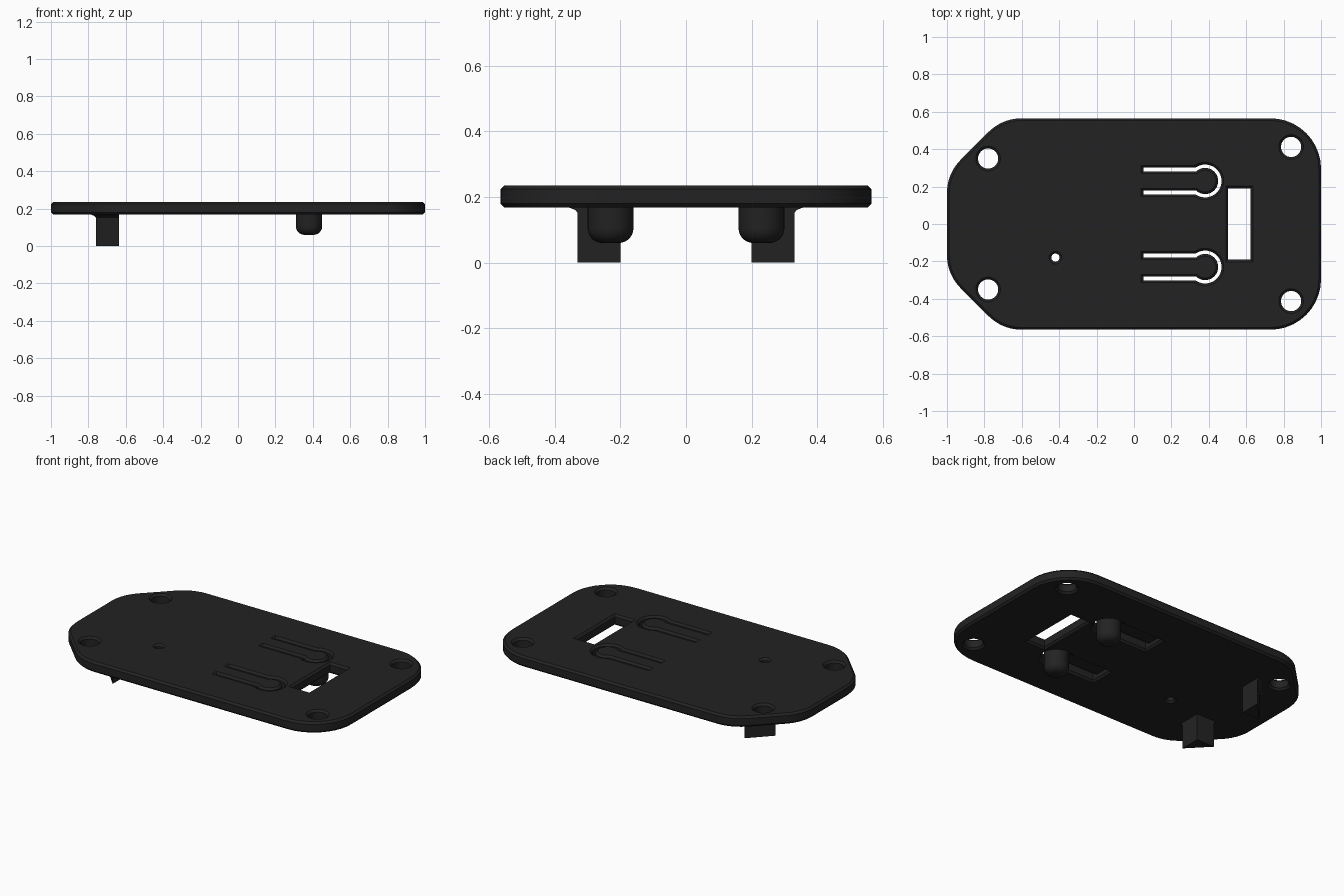
import bpy, bmesh, math
from mathutils import Vector

if "Cube" in bpy.data.objects:
    bpy.data.objects.remove(bpy.data.objects["Cube"])

Z0, Z1 = 0.168, 0.236          # underside and top of the plate
CHAMFER = 0.012

black = bpy.data.materials.new("matte_black")
black.diffuse_color = (0.0165, 0.0165, 0.0165, 1)
black.use_nodes = True
black.node_tree.nodes["Principled BSDF"].inputs["Base Color"].default_value = black.diffuse_color


def arc(cx, cy, r, a0, a1, n):
    return [(cx + r * math.cos(a0 + (a1 - a0) * i / n),
             cy + r * math.sin(a0 + (a1 - a0) * i / n)) for i in range(n + 1)]


def circle(cx, cy, r, n=32):
    return arc(cx, cy, r, 0, math.tau, n)[:-1]


def fillet(corners, n=10):
    """Round each (x, y, radius) corner of a convex polygon."""
    out = []
    for i, (x, y, r) in enumerate(corners):
        p = Vector((x, y))
        a = (Vector(corners[i - 1][:2]) - p).normalized()
        b = (Vector(corners[(i + 1) % len(corners)][:2]) - p).normalized()
        half = a.angle(b) / 2
        c = p + (a + b).normalized() * (r / math.sin(half))
        s = p + a * (r / math.tan(half)) - c
        e = p + b * (r / math.tan(half)) - c
        a0 = math.atan2(s.y, s.x)
        turn = (math.atan2(e.y, e.x) - a0 + math.pi) % math.tau - math.pi
        out += arc(c.x, c.y, r, a0, a0 + turn, n)
    return out


def keyhole(cy, x0, half, r, cx=0.38):
    """Straight channel ending in a round head."""
    a = math.pi - math.asin(half / r)
    return [(x0, cy - half)] + arc(cx, cy, r, -a, a, 32) + [(x0, cy + half)]


def finish(obj):
    obj.data.materials.append(black)
    bpy.ops.object.select_all(action='DESELECT')
    obj.select_set(True)
    bpy.context.view_layer.objects.active = obj
    bpy.ops.object.shade_smooth_by_angle(angle=math.radians(30))


def slab(name, outlines, z0, z1):
    """Chamfered flat sheet; outlines after the first are openings."""
    cu = bpy.data.curves.new(name, 'CURVE')
    cu.dimensions, cu.fill_mode = '2D', 'BOTH'
    cu.extrude = (z1 - z0) / 2 - CHAMFER
    cu.bevel_depth, cu.bevel_resolution, cu.offset = CHAMFER, 0, -CHAMFER
    for pts in outlines:
        sp = cu.splines.new('POLY')
        sp.points.add(len(pts) - 1)
        for p, (x, y) in zip(sp.points, pts):
            p.co = (x, y, 0, 1)
        sp.use_cyclic_u = True
    tmp = bpy.data.objects.new(name + "_curve", cu)
    bpy.context.collection.objects.link(tmp)
    bpy.context.view_layer.update()
    dg = bpy.context.evaluated_depsgraph_get()
    me = bpy.data.meshes.new_from_object(tmp.evaluated_get(dg))
    bpy.data.objects.remove(tmp)
    bm = bmesh.new()
    bm.from_mesh(me)
    bmesh.ops.remove_doubles(bm, verts=bm.verts, dist=1e-5)
    bmesh.ops.recalc_face_normals(bm, faces=bm.faces)
    bmesh.ops.translate(bm, verts=bm.verts, vec=(0, 0, (z0 + z1) / 2))
    bm.to_mesh(me)
    bm.free()
    me.materials.clear()
    obj = bpy.data.objects.new(name, me)
    bpy.context.collection.objects.link(obj)
    finish(obj)


def loft(name, rings):
    """Closed solid through rings of 3D points, bottom to top."""
    bm = bmesh.new()
    vr = [[bm.verts.new(p) for p in ring] for ring in rings]
    n = len(vr[0])
    for lo, hi in zip(vr, vr[1:]):
        for i in range(n):
            j = (i + 1) % n
            bm.faces.new((lo[i], lo[j], hi[j], hi[i]))
    bm.faces.new(vr[0])
    bm.faces.new(vr[-1])
    bmesh.ops.recalc_face_normals(bm, faces=bm.faces)
    me = bpy.data.meshes.new(name)
    bm.to_mesh(me)
    bm.free()
    obj = bpy.data.objects.new(name, me)
    bpy.context.collection.objects.link(obj)
    finish(obj)


# Base plate: rounded right corners, chamfered and rounded left corners
outline = fillet([(1, -0.565, 0.27), (1, 0.565, 0.27), (-0.705, 0.565, 0.25),
                  (-1, 0.27, 0.25), (-1, -0.27, 0.25), (-0.705, -0.565, 0.25)])
openings = [circle(-0.42, -0.18, 0.022, 20),
            [(0.503, -0.19), (0.623, -0.19), (0.623, 0.19), (0.503, 0.19)]]
for s in (-1, 1):
    openings += [circle(-0.78, s * 0.35, 0.054), circle(0.84, s * 0.412, 0.054),
                 keyhole(s * 0.23, 0.05, 0.071, 0.088)]
slab("base_plate", [outline] + openings, Z0, Z1)

for s, side in ((-1, "front"), (1, "back")):
    cy = s * 0.23
    # Thin spring arm with round head, joined to the plate at its left end
    slab(side + "_spring_arm", [keyhole(cy, 0.02, 0.052, 0.070)], Z1 - 0.034, Z1)

    # Round peg under the arm head, with a rounded lower rim
    bottom, r, f = 0.06, 0.07, 0.045
    profile = [(r - f + f * math.sin(t * math.pi / 12),
                bottom + f - f * math.cos(t * math.pi / 12)) for t in range(7)]
    profile.append((r, Z1 - 0.015))
    loft(side + "_peg", [[(x, y, z) for x, y in circle(0.38, cy, pr)]
                         for pr, z in profile])

    # Triangular leg with a flared root on its diagonal face
    def tri(flare, z):
        return [(-0.76 - flare, s * 0.2, z), (-0.635, s * 0.2, z),
                (-0.635, s * (0.33 + flare), z)]
    loft(side + "_leg", [tri(0, 0), tri(0, 0.152), tri(0.008, 0.161),
                         tri(0.026, Z0), tri(0.026, Z0 + 0.01)])
